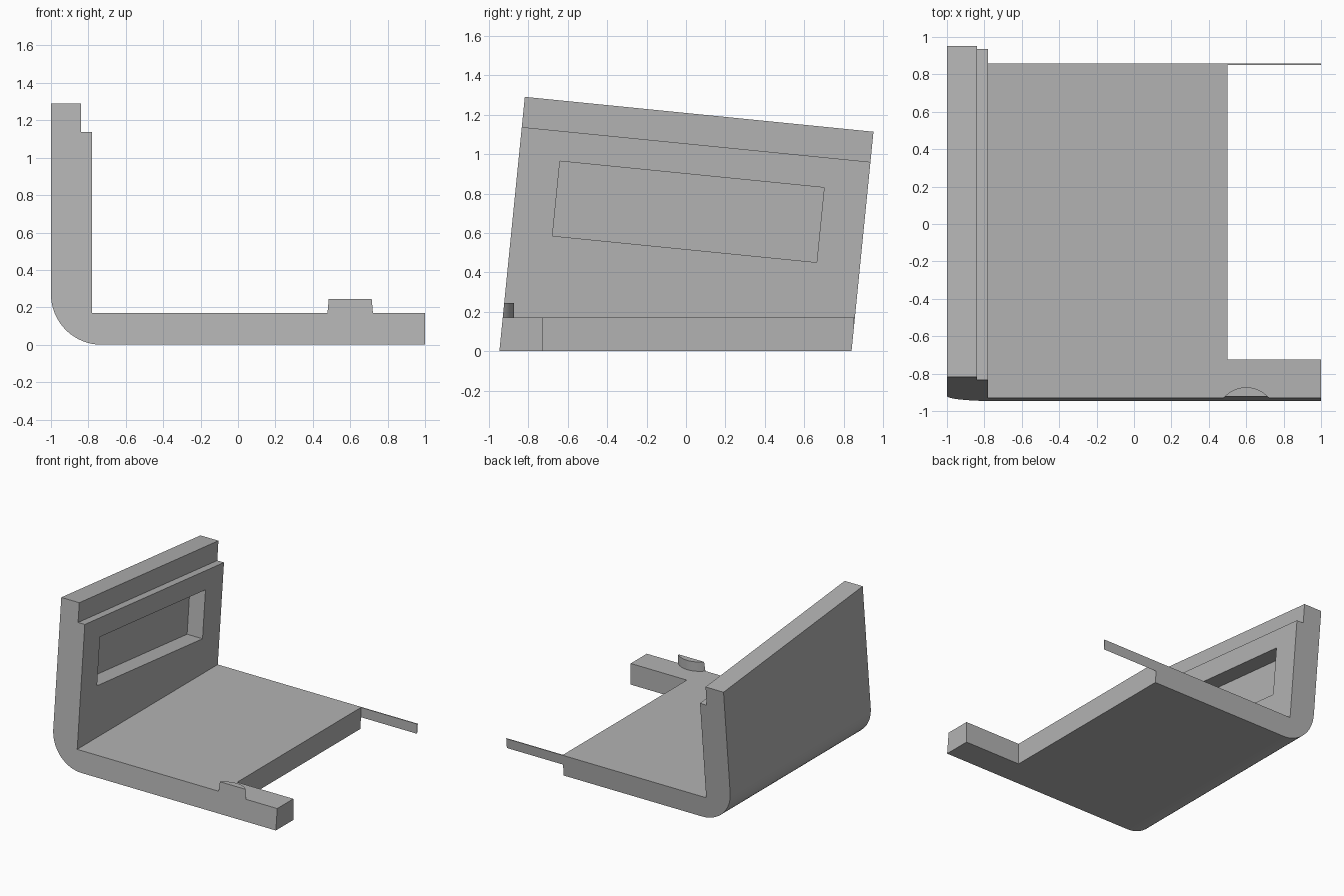
import bpy, bmesh, math
from mathutils import Matrix, Vector

if "Cube" in bpy.data.objects:
    bpy.data.objects.remove(bpy.data.objects["Cube"], do_unlink=True)

# One flat colour
grey = bpy.data.materials.new("light_grey")
grey.use_nodes = True
colour = (0.45, 0.45, 0.45, 1)
grey.diffuse_color = colour
grey.node_tree.nodes["Principled BSDF"].inputs["Base Color"].default_value = colour

# Tilted frame: origin at the bottom front edge, leaning back
TILT = Matrix.Translation((0, -0.947, 0)) @ Matrix.Rotation(-math.atan(0.1), 4, "X")
LEVEL = Matrix.Identity(4)


def make_object(name, bm):
    mesh = bpy.data.meshes.new(name)
    bmesh.ops.recalc_face_normals(bm, faces=bm.faces)
    bm.to_mesh(mesh)
    bm.free()
    mesh.materials.append(grey)
    obj = bpy.data.objects.new(name, mesh)
    bpy.context.collection.objects.link(obj)
    return obj


def box(name, low, high, frame):
    low, high = Vector(low), Vector(high)
    bm = bmesh.new()
    bmesh.ops.create_cube(bm, size=1)
    bmesh.ops.scale(bm, vec=high - low, verts=bm.verts)
    bmesh.ops.translate(bm, vec=(low + high) / 2, verts=bm.verts)
    bmesh.ops.transform(bm, matrix=frame, verts=bm.verts)
    return make_object(name, bm)


def combine(target, tool, operation):
    mod = target.modifiers.new(tool.name, "BOOLEAN")
    mod.operation, mod.object, mod.solver = operation, tool, "EXACT"
    tool.hide_render = True
    bpy.context.view_layer.update()
    evaluated = target.evaluated_get(bpy.context.evaluated_depsgraph_get())
    mesh = bpy.data.meshes.new_from_object(evaluated)
    target.modifiers.clear()
    target.data = mesh
    bpy.data.objects.remove(tool, do_unlink=True)


# L-shaped bracket with a rounded outer corner
radius, steps = 0.27, 16
profile = [(1, 0), (1, 0.17), (-0.78, 0.17), (-0.78, 1.6), (-1, 1.6)]
for i in range(steps + 1):
    a = math.pi * (1 + i / steps / 2)
    profile.append((-1 + radius + radius * math.cos(a), radius + radius * math.sin(a)))
bm = bmesh.new()
face = bm.faces.new([bm.verts.new((x, -1.3, z)) for x, z in profile])
extruded = bmesh.ops.extrude_face_region(bm, geom=[face])["geom"]
bmesh.ops.translate(bm, vec=(0, 2.6, 0),
                    verts=[v for v in extruded if isinstance(v, bmesh.types.BMVert)])
bracket = make_object("bracket", bm)

# Rounded stop on the front arm
bm = bmesh.new()
bmesh.ops.create_cone(bm, cap_ends=True, segments=96, radius1=0.158, radius2=0.158,
                      depth=0.145, matrix=Matrix.Translation((0.6, -1.031, 0.1725)))
combine(bracket, make_object("rounded_stop", bm), "UNION")

# Floor notch, wall step, wall recess and slanted outer ends
cutters = [
    ("floor_notch", (0.5, -0.725, -0.5), (1.5, 0.849, 0.5), LEVEL),
    ("wall_step", (-0.84, -1, 1.143), (-0.5, 3, 2.5), TILT),
    ("wall_recess", (-0.917, 0.21, 0.609), (-0.6, 1.557, 0.99), TILT),
    ("wall_top", (-2, -1, 1.297), (2, 3, 2.5), TILT),
    ("front_end", (-2, -2, -1), (2, 0, 3), TILT),
    ("back_end", (-2, 1.778, -1), (2, 4, 3), TILT),
]
for name, low, high, frame in cutters:
    combine(bracket, box(name, low, high, frame), "DIFFERENCE")

# Smooth the curves, keep the edges crisp
bpy.ops.object.select_all(action="DESELECT")
bracket.select_set(True)
bpy.context.view_layer.objects.active = bracket
bpy.ops.object.shade_smooth_by_angle(angle=math.radians(30))
